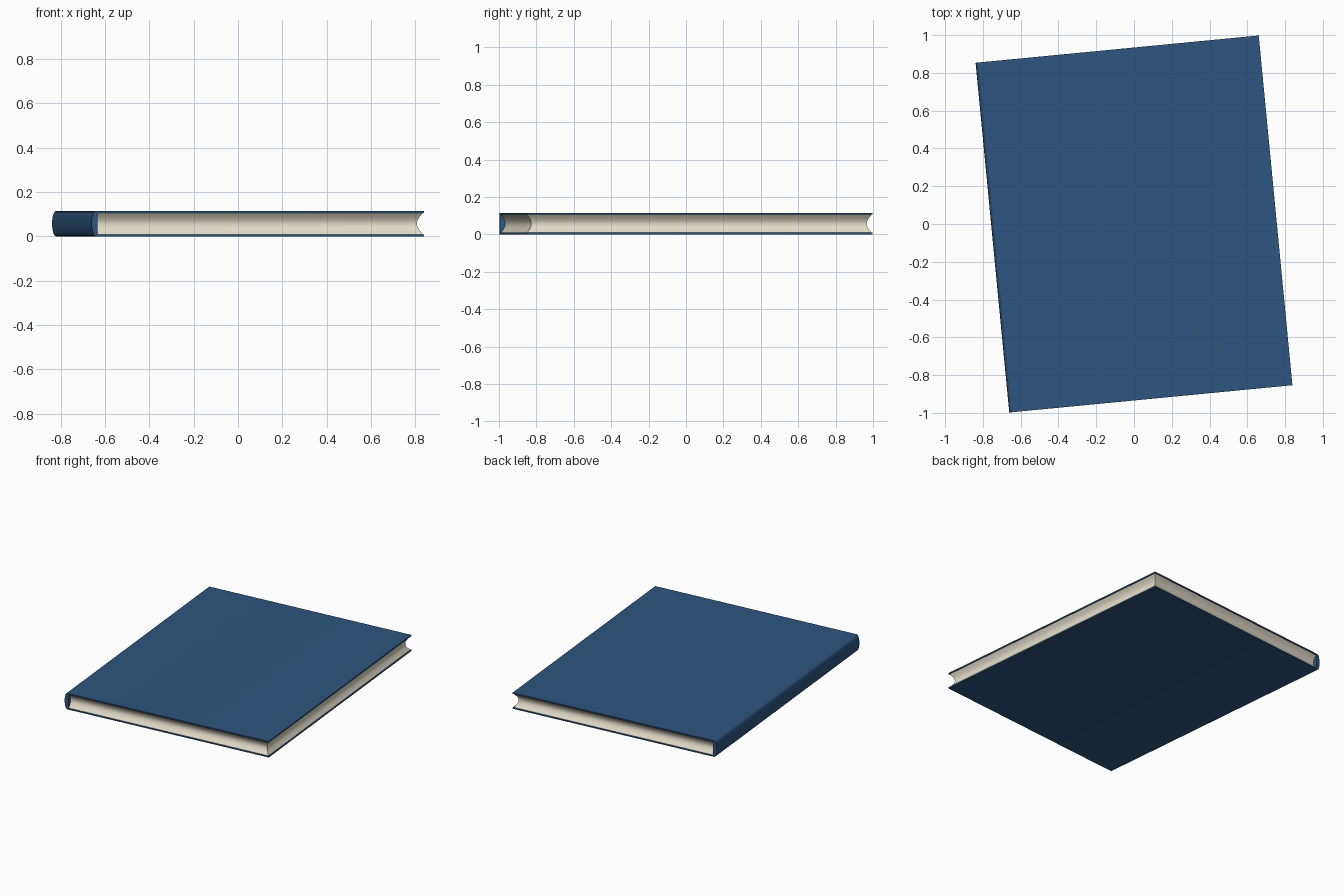
import bpy, bmesh, math

if "Cube" in bpy.data.objects:
    bpy.data.objects.remove(bpy.data.objects["Cube"])

W, D, T = 1.506, 1.86, 0.114      # width, depth, thickness
BOARD = 0.009                     # cover board thickness
BULGE = 0.018                     # how far the spine swells out
TURN = math.radians(5.5)


def material(name, rgb):
    m = bpy.data.materials.new(name)
    m.diffuse_color = (*rgb, 1)
    m.use_nodes = True
    m.node_tree.nodes["Principled BSDF"].inputs["Base Color"].default_value = m.diffuse_color
    return m


def make_object(name, bm, mat):
    bmesh.ops.recalc_face_normals(bm, faces=bm.faces)
    me = bpy.data.meshes.new(name)
    bm.to_mesh(me)
    bm.free()
    me.materials.append(mat)
    ob = bpy.data.objects.new(name, me)
    bpy.context.collection.objects.link(ob)
    ob.rotation_euler[2] = TURN
    bpy.ops.object.select_all(action='DESELECT')
    ob.select_set(True)
    bpy.context.view_layer.objects.active = ob
    bpy.ops.object.shade_smooth_by_angle(angle=math.radians(35))
    return ob


blue = material("cover blue", (0.027, 0.092, 0.215))
cream = material("page cream", (0.76, 0.71, 0.58))

# Cover: C-shaped profile with rounded spine, extruded along the depth
left, right = -W / 2, W / 2
inner = left + 0.028
profile = [(right, T), (right, T - BOARD), (inner, T - BOARD),
           (inner, BOARD), (right, BOARD), (right, 0)]
N = 12
for i in range(N + 1):
    a = math.pi * i / N
    profile.append((left + BULGE - BULGE * math.sin(a),
                    T / 2 - T / 2 * math.cos(a)))
bm = bmesh.new()
face = bm.faces.new([bm.verts.new((x, -D / 2, z)) for x, z in profile])
ext = bmesh.ops.extrude_face_region(bm, geom=[face])
bmesh.ops.translate(bm, vec=(0, D, 0),
                    verts=[g for g in ext["geom"] if isinstance(g, bmesh.types.BMVert)])
make_object("cover", bm, blue)

# Page block: stacked rings, hollowed on the three open edges
bm = bmesh.new()
rings = []
N = 10
for i in range(N + 1):
    t = i / N
    z = BOARD + (T - 2 * BOARD) * t
    r = 0.005 + 0.024 * math.sin(math.pi * t)
    x1, y1 = right - r, D / 2 - r
    rings.append([bm.verts.new(p) for p in
                  ((inner, -y1, z), (x1, -y1, z), (x1, y1, z), (inner, y1, z))])
for a, b in zip(rings, rings[1:]):
    for k in range(4):
        n = (k + 1) % 4
        bm.faces.new((a[k], a[n], b[n], b[k]))
bm.faces.new(rings[0])
bm.faces.new(rings[-1])
make_object("page_block", bm, cream)
